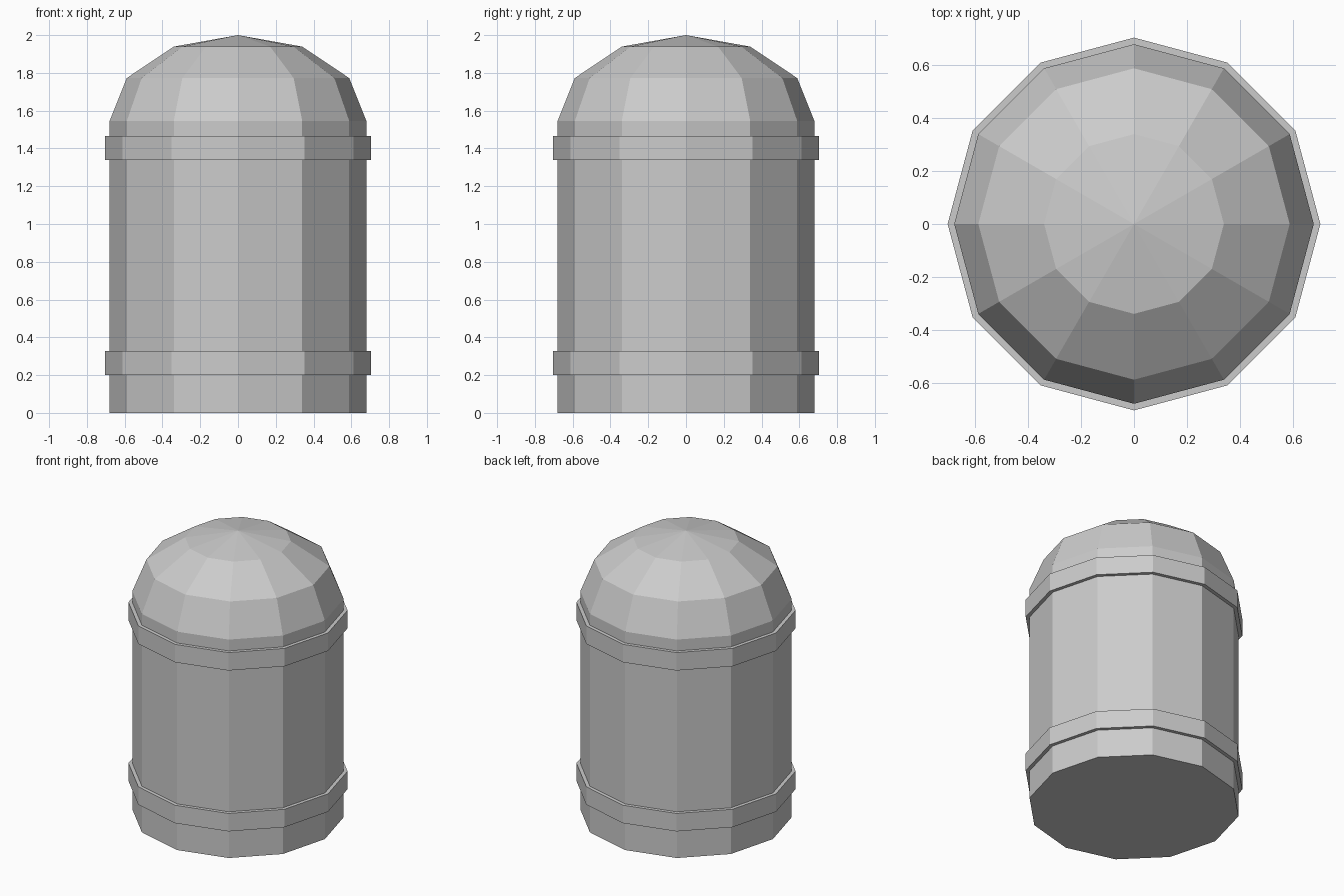
import bpy, bmesh, math

if "Cube" in bpy.data.objects:
    bpy.data.objects.remove(bpy.data.objects["Cube"])

SIDES = 12
RADIUS = 0.68
SHOULDER = 1.545      # height where the dome starts
DOME_HEIGHT = 0.455

grey = bpy.data.materials.new("plain grey")
grey.diffuse_color = (0.6, 0.6, 0.6, 1)
grey.use_nodes = True
grey.node_tree.nodes["Principled BSDF"].inputs["Base Color"].default_value = grey.diffuse_color


def lathe(name, profile, closed=False):
    """Spin a (radius, height) profile around z into a flat-faced object."""
    bm = bmesh.new()
    verts = [bm.verts.new((r, 0, z)) for r, z in profile]
    pairs = list(zip(verts, verts[1:] + verts[:1]))
    edges = [bm.edges.new(p) for p in (pairs if closed else pairs[:-1])]
    bmesh.ops.spin(bm, geom=verts + edges, cent=(0, 0, 0), axis=(0, 0, 1),
                   angle=math.tau, steps=SIDES, use_duplicate=False)
    bmesh.ops.remove_doubles(bm, verts=bm.verts, dist=1e-4)
    bmesh.ops.recalc_face_normals(bm, faces=bm.faces)
    mesh = bpy.data.meshes.new(name)
    bm.to_mesh(mesh)
    bm.free()
    mesh.materials.append(grey)
    obj = bpy.data.objects.new(name, mesh)
    bpy.context.collection.objects.link(obj)
    return obj


# Body: flat base, straight wall and a three-tier dome
dome = [(RADIUS * math.cos(a), SHOULDER + DOME_HEIGHT * math.sin(a))
        for a in (math.radians(d) for d in (0, 30, 60, 90))]
lathe("domed_body", [(0, 0), (RADIUS, 0)] + dome)

# Raised bands around the wall
for name, low in (("lower_band", 0.2), ("upper_band", 1.338)):
    high = low + 0.127
    lathe(name, [(0.66, low), (0.705, low), (0.705, high), (0.66, high)], closed=True)
